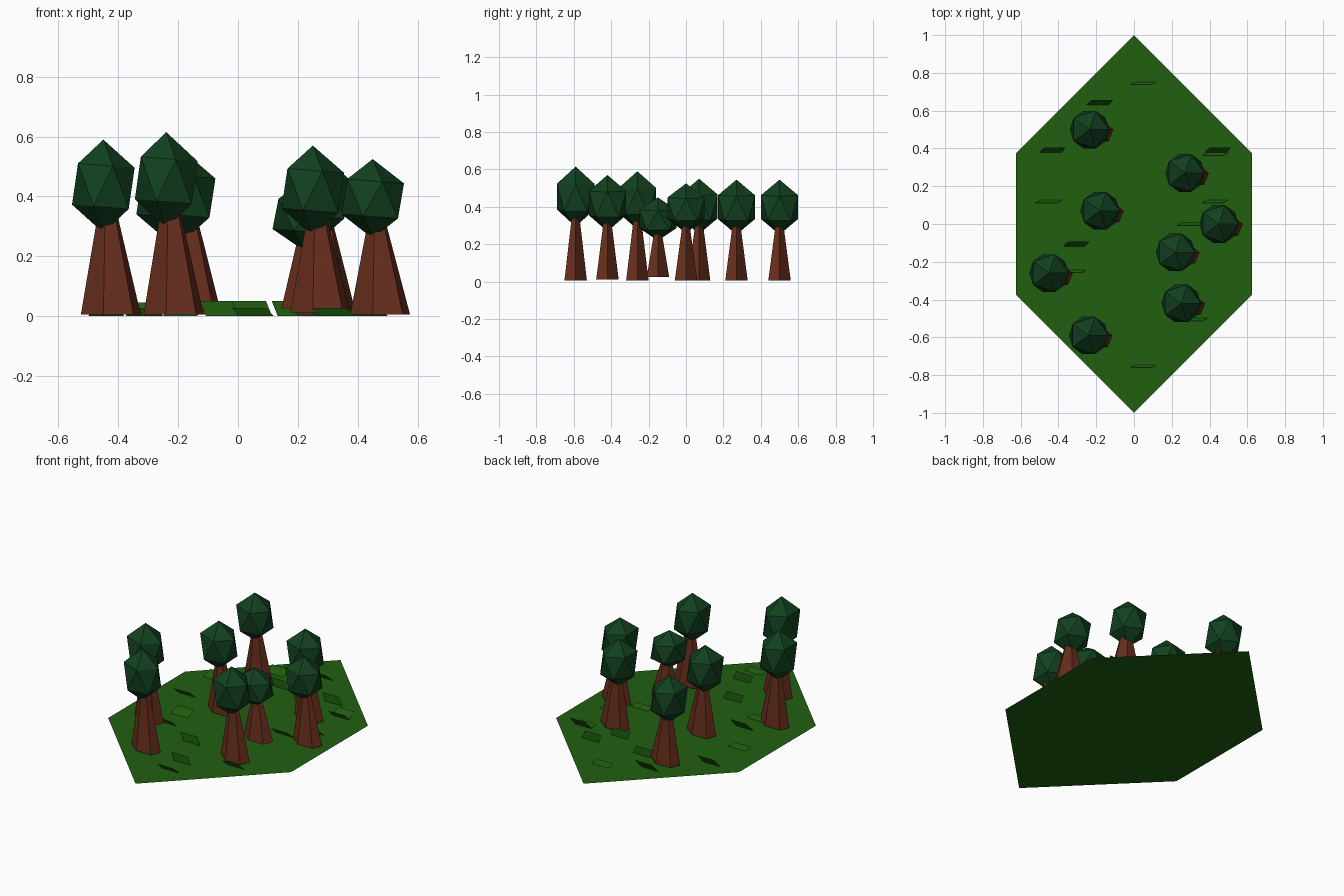
import bpy, bmesh
from mathutils import Vector

if "Cube" in bpy.data.objects:
    bpy.data.objects.remove(bpy.data.objects["Cube"])


def material(name, rgb):
    m = bpy.data.materials.new(name)
    m.diffuse_color = (*rgb, 1)
    m.use_nodes = True
    m.node_tree.nodes["Principled BSDF"].inputs["Base Color"].default_value = m.diffuse_color
    return m


BARK = material("bark", (0.13, 0.026, 0.011))
LEAF = material("leaf", (0.006, 0.052, 0.014))
GRASS = material("grass", (0.015, 0.115, 0.005))


def make(name, bm, mat):
    me = bpy.data.meshes.new(name)
    bm.to_mesh(me)
    bm.free()
    me.materials.append(mat)
    ob = bpy.data.objects.new(name, me)
    bpy.context.collection.objects.link(ob)
    return ob


# Ground: flat six-sided clearing
bm = bmesh.new()
outline = [(0, -1), (0.625, -0.375), (0.625, 0.375), (0, 1), (-0.625, 0.375), (-0.625, -0.375)]
bm.faces.new([bm.verts.new((x, y, 0)) for x, y in outline])
make("ground", bm, GRASS)

# Trees: skewed six-sided tapering trunk plus a stretched icosahedron crown
HALF = [(0.10, 0.0), (0.025, 0.06), (-0.075, 0.06)]
HEX = HALF + [(-x, -y) for x, y in HALF]


def trunk(x, y, z0, k):
    bm = bmesh.new()
    rings = []
    for z, s, off in ((z0, 1.0, 0.025), (z0 + 0.30 * k, 0.32, 0.014)):
        rings.append([bm.verts.new((x + off + px * s, y + py * s, z)) for px, py in HEX])
    low, high = rings
    for i in range(6):
        j = (i + 1) % 6
        bm.faces.new((low[i], low[j], high[j], high[i]))
    bm.faces.new(low[::-1])
    bm.faces.new(high)
    make("trunk", bm, BARK)


def crown(x, y, top, height):
    bm = bmesh.new()
    bmesh.ops.create_icosphere(bm, subdivisions=1, radius=1)
    for v in bm.verts:
        px, py, pz = v.co
        v.co = Vector((x + px * 0.117, y + py * 0.117,
                       top - height / 2 + pz * height / 2 - px * 0.009))
    make("crown", bm, LEAF)


# x, y, crown top, trunk base
TREES = [
    (-0.24, -0.59, 0.615, 0.006), (0.25, -0.42, 0.57, 0.012),
    (-0.45, -0.26, 0.59, 0.006), (0.22, -0.15, 0.45, 0.025),
    (0.45, 0.0, 0.525, 0.005), (-0.18, 0.07, 0.55, 0.006),
    (0.27, 0.27, 0.545, 0.006), (-0.235, 0.50, 0.545, 0.006),
]
for x, y, top, base in TREES:
    k = (top - base) / 0.52
    trunk(x, y, base, k)
    crown(x, y, top, 0.265 * (k + 0.4) / 1.4 * (1.08 if k > 1 else 1))

# Grass: small sheared cards; each kind is (x shift, y lean, height)
FORWARD, UPRIGHT, BACK = (-0.027, -0.015, 0.027), (-0.02, 0.0, 0.05), (0.027, 0.028, 0.045)
BLADES = [
    (FORWARD, [(0.05, 0.745), (0.43, 0.37), (-0.45, 0.12), (0.43, 0.12),
               (0.30, 0.0), (-0.32, -0.25), (0.32, -0.505), (0.05, -0.753)]),
    (UPRIGHT, [(-0.06, 0.505), (0.29, 0.505), (0.18, 0.38), (0.047, -0.625), (-0.06, -0.38)]),
    (BACK, [(-0.18, 0.643), (-0.43, 0.392), (0.445, 0.392), (-0.305, -0.106)]),
]
bm = bmesh.new()
for (dx, dy, h), spots in BLADES:
    for x, y in spots:
        quad = [(-1, -0.5, 0), (1, -0.5, 0), (1, 0.5, h), (-1, 0.5, h)]
        bm.faces.new([bm.verts.new((x + s * 0.057 + t * dx, y + t * dy, z)) for s, t, z in quad])
make("grass_blades", bm, GRASS)
